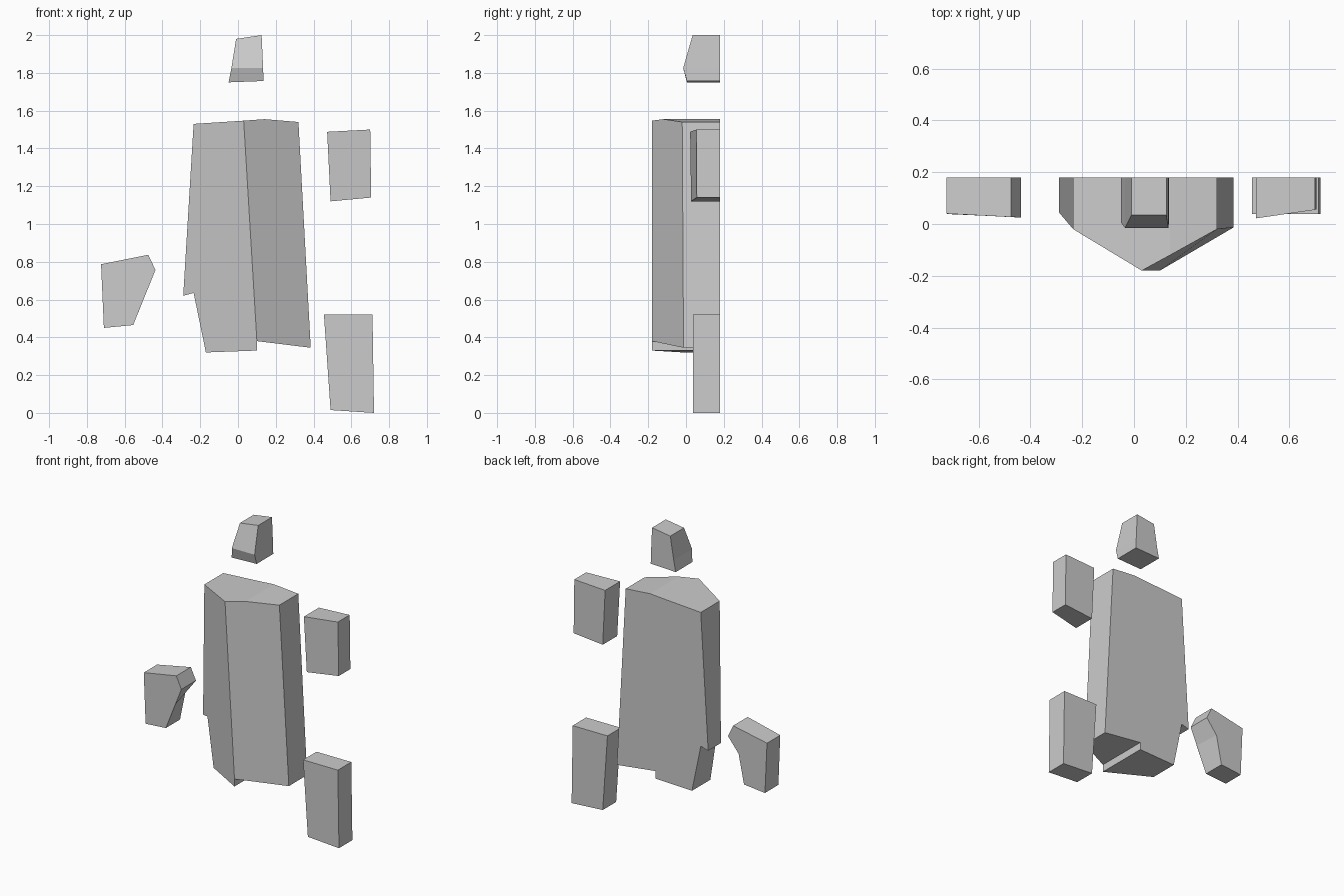
import bpy, bmesh

if "Cube" in bpy.data.objects:
    bpy.data.objects.remove(bpy.data.objects["Cube"])

BACK = 0.18  # every part is a relief slab sharing one flat back plane


def slab(name, outline, creases=None, back_moves=None):
    """Build a slab from (x, z, front_y) points, with optional front face splits
    and back points moved to a different (x, z)."""
    back_moves = back_moves or {}
    n = len(outline)
    bm = bmesh.new()
    front = [bm.verts.new((x, y, z)) for x, z, y in outline]
    back = []
    for i, (x, z, y) in enumerate(outline):
        bx, bz = back_moves.get(i, (x, z))
        back.append(bm.verts.new((bx, BACK, bz)))
    for face in creases or [range(n)]:
        bm.faces.new([front[i] for i in face])
    bm.faces.new(back[::-1])
    for i in range(n):
        j = (i + 1) % n
        bm.faces.new((front[j], front[i], back[i], back[j]))
    bmesh.ops.recalc_face_normals(bm, faces=bm.faces)
    mesh = bpy.data.meshes.new(name)
    bm.to_mesh(mesh)
    bm.free()
    obj = bpy.data.objects.new(name, mesh)
    bpy.context.collection.objects.link(obj)
    return obj


# Head: brow crease across the front
slab("head",
     [(-0.05, 1.75, 0.005), (-0.035, 1.825, -0.015), (-0.01, 1.98, 0.035),
      (0.125, 2.0, 0.035), (0.133, 1.825, -0.015), (0.135, 1.757, 0.005)],
     creases=[(1, 2, 3, 4), (0, 1, 4, 5)])

# Torso: two front planes meeting at a slanted ridge, stepped lower edge
slab("torso",
     [(-0.29, 0.62, 0.045), (-0.235, 1.53, -0.02), (0.03, 1.547, -0.18),
      (0.14, 1.555, -0.12), (0.32, 1.54, -0.02), (0.385, 0.345, -0.013),
      (0.10, 0.38, -0.18), (0.10, 0.33, -0.18), (-0.17, 0.32, -0.015),
      (-0.235, 0.635, 0.013)],
     creases=[(0, 1, 2, 6, 7, 8, 9), (2, 3, 4, 5, 6)])

# Raised hand on the right, front slanting back outward
slab("raised_hand",
     [(0.49, 1.12, 0.027), (0.472, 1.488, 0.022),
      (0.70, 1.50, 0.055), (0.705, 1.14, 0.057)])

# Foot block on the right
slab("foot",
     [(0.49, 0.015, 0.038), (0.455, 0.52, 0.038),
      (0.712, 0.52, 0.038), (0.72, 0.0, 0.038)])

# Lowered hand on the left, inner side hollowed towards the back
slab("lowered_hand",
     [(-0.71, 0.45, 0.038), (-0.725, 0.787, 0.04), (-0.475, 0.837, 0.027),
      (-0.437, 0.757, 0.025), (-0.483, 0.643, 0.027), (-0.555, 0.465, 0.031)],
     back_moves={4: (-0.515, 0.66)})
